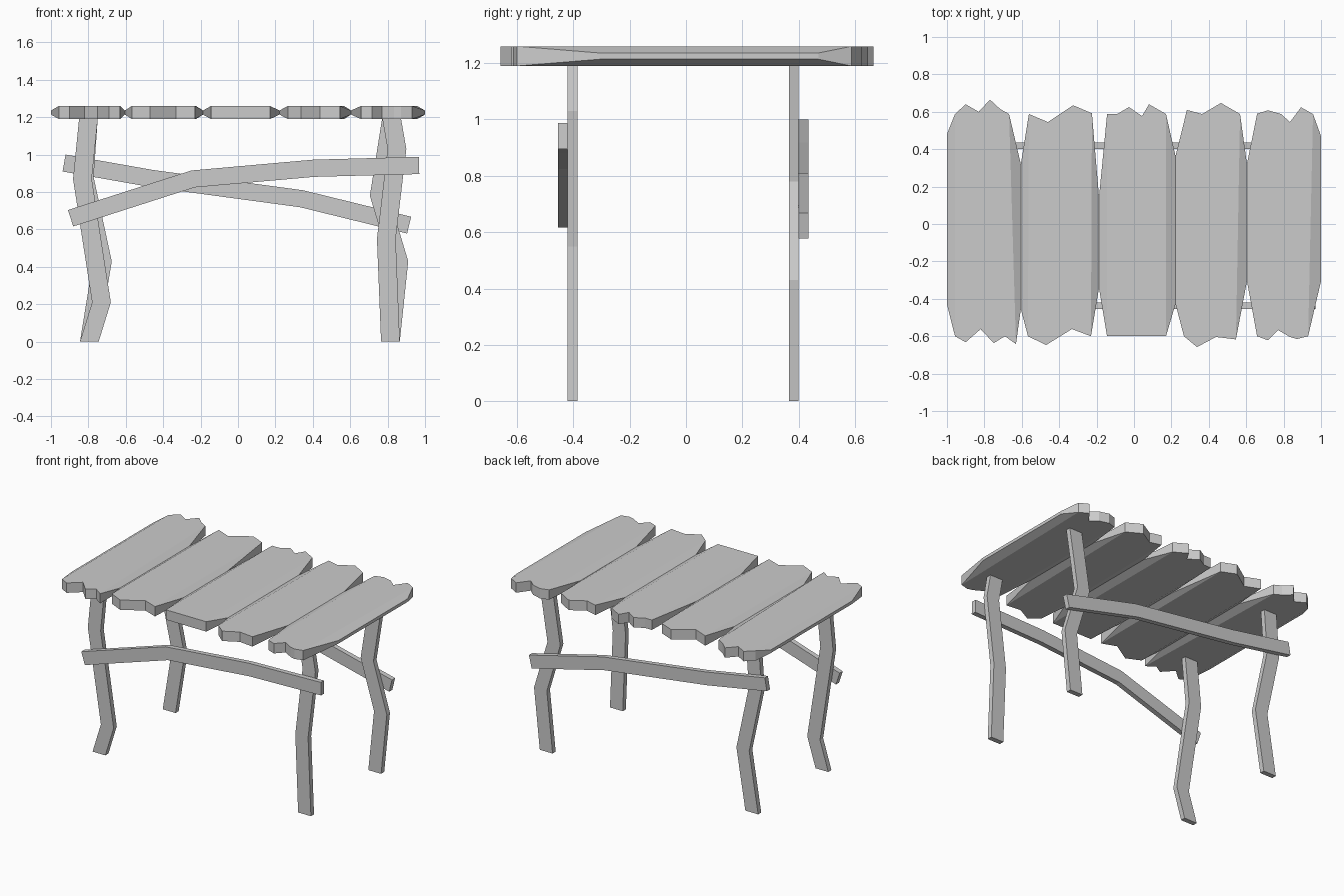
import bpy, bmesh
from mathutils import Vector

if "Cube" in bpy.data.objects:
    bpy.data.objects.remove(bpy.data.objects["Cube"])

Z0, Z1 = 1.19, 1.26            # table top thickness
E0, E1 = 1.214, 1.236          # thin plank side edge


def finish(name, bm):
    bmesh.ops.recalc_face_normals(bm, faces=bm.faces)
    me = bpy.data.meshes.new(name)
    bm.to_mesh(me)
    bm.free()
    ob = bpy.data.objects.new(name, me)
    bpy.context.collection.objects.link(ob)
    return ob


def plank(name, left, right, back, front):
    """left/right: (x, y_back, y_front) of the bulging side edges;
    back/front: ragged ends listed left to right."""
    bm = bmesh.new()
    outline = back + front[::-1]
    top = [bm.verts.new((x, y, Z1)) for x, y in outline]
    bot = [bm.verts.new((x, y, Z0)) for x, y in outline]
    bm.faces.new(top)
    bm.faces.new(bot)
    nb, n = len(back), len(outline)
    for i in range(n):
        if i not in (nb - 1, n - 1):
            j = i + 1
            bm.faces.new((top[i], top[j], bot[j], bot[i]))
    # bevelled long sides, tapering to full height at the ends
    for (x, yb, yf), b, f in ((left, 0, n - 1), (right, nb - 1, nb)):
        tb, tf = bm.verts.new((x, yb, E1)), bm.verts.new((x, yf, E1))
        lb, lf = bm.verts.new((x, yb, E0)), bm.verts.new((x, yf, E0))
        bm.faces.new((top[b], tb, tf, top[f]))
        bm.faces.new((tb, lb, lf, tf))
        bm.faces.new((bot[b], lb, lf, bot[f]))
        bm.faces.new((top[b], tb, lb, bot[b]))
        bm.faces.new((top[f], tf, lf, bot[f]))
    finish(name, bm)


def strip(name, a, b, y0, y1):
    """Crooked board between two matching (x, z) edge lines."""
    bm = bmesh.new()
    rings = []
    for (ax, az), (bx, bz) in zip(a, b):
        rings.append([bm.verts.new(p) for p in
                      ((ax, y0, az), (bx, y0, bz), (bx, y1, bz), (ax, y1, az))])
    for r, s in zip(rings, rings[1:]):
        for i in range(4):
            j = (i + 1) % 4
            bm.faces.new((r[i], r[j], s[j], s[i]))
    bm.faces.new(rings[0])
    bm.faces.new(rings[-1])
    finish(name, bm)


def rail(name, pts, y0, y1, w=0.092):
    pts = [Vector(p) for p in pts]
    a, b = [], []
    for i, p in enumerate(pts):
        d = (pts[min(i + 1, len(pts) - 1)] - pts[max(i - 1, 0)]).normalized()
        n = Vector((-d.y, d.x)) * w / 2
        a.append(p + n)
        b.append(p - n)
    strip(name, a, b, y0, y1)


# side edges shared by neighbouring planks
seams = [(-1.0, 0.48, -0.43), (-0.605, 0.32, -0.455), (-0.187, 0.144, -0.342),
         (0.222, 0.363, -0.428), (0.604, 0.32, -0.305), (1.0, 0.47, -0.305)]

backs = [
    [(-.957, .588), (-.9, .64), (-.83, .6), (-.77, .665), (-.716, .615), (-.668, .588)],
    [(-.562, .588), (-.46, .545), (-.326, .635), (-.225, .592)],
    [(-.144, .588), (-.09, .588), (-.027, .625), (.043, .577), (.08, .64), (.171, .588)],
    [(.283, .61), (.364, .588), (.465, .647), (.567, .588)],
    [(.658, .59), (.717, .608), (.786, .588), (.834, .545), (.893, .624), (.957, .588)],
]
fronts = [
    [(-.957, -.6), (-.9, -.632), (-.82, -.562), (-.75, -.637), (-.69, -.6), (-.631, -.642)],
    [(-.567, -.6), (-.47, -.647), (-.332, -.562), (-.23, -.6)],
    [(-.144, -.6), (.171, -.6)],
    [(.267, -.6), (.337, -.658), (.438, -.604), (.545, -.617)],
    [(.658, -.6), (.717, -.622), (.77, -.567), (.834, -.604), (.872, -.615), (.931, -.6)],
]
for i in range(5):
    plank(f"top_plank_{i + 1}", seams[i], seams[i + 1], backs[i], fronts[i])

# crooked legs: left edge as (x, z), constant width
legs = {
    "front_left_leg": [(-.845, 0), (-.78, .21), (-.882, .87), (-.85, Z0)],
    "back_left_leg": [(-.845, 0), (-.775, .43), (-.872, .88), (-.85, Z0)],
    "front_right_leg": [(.765, 0), (.743, .55), (.8, 1.03), (.772, Z0)],
    "back_right_leg": [(.765, 0), (.81, .43), (.705, .78), (.77, Z0)],
}
for name, edge in legs.items():
    y = -.42 if name.startswith("front") else .365
    strip(name, edge, [(x + .1, z) for x, z in edge], y, y + .035)

# crooked cross rails
rail("front_rail", [(-.895, .66), (-.24, .87), (.405, .927), (.968, .942)], -.455, -.42)
rail("back_rail", [(-.93, .955), (-.46, .872), (.34, .764), (.915, .623)], .4, .435)
